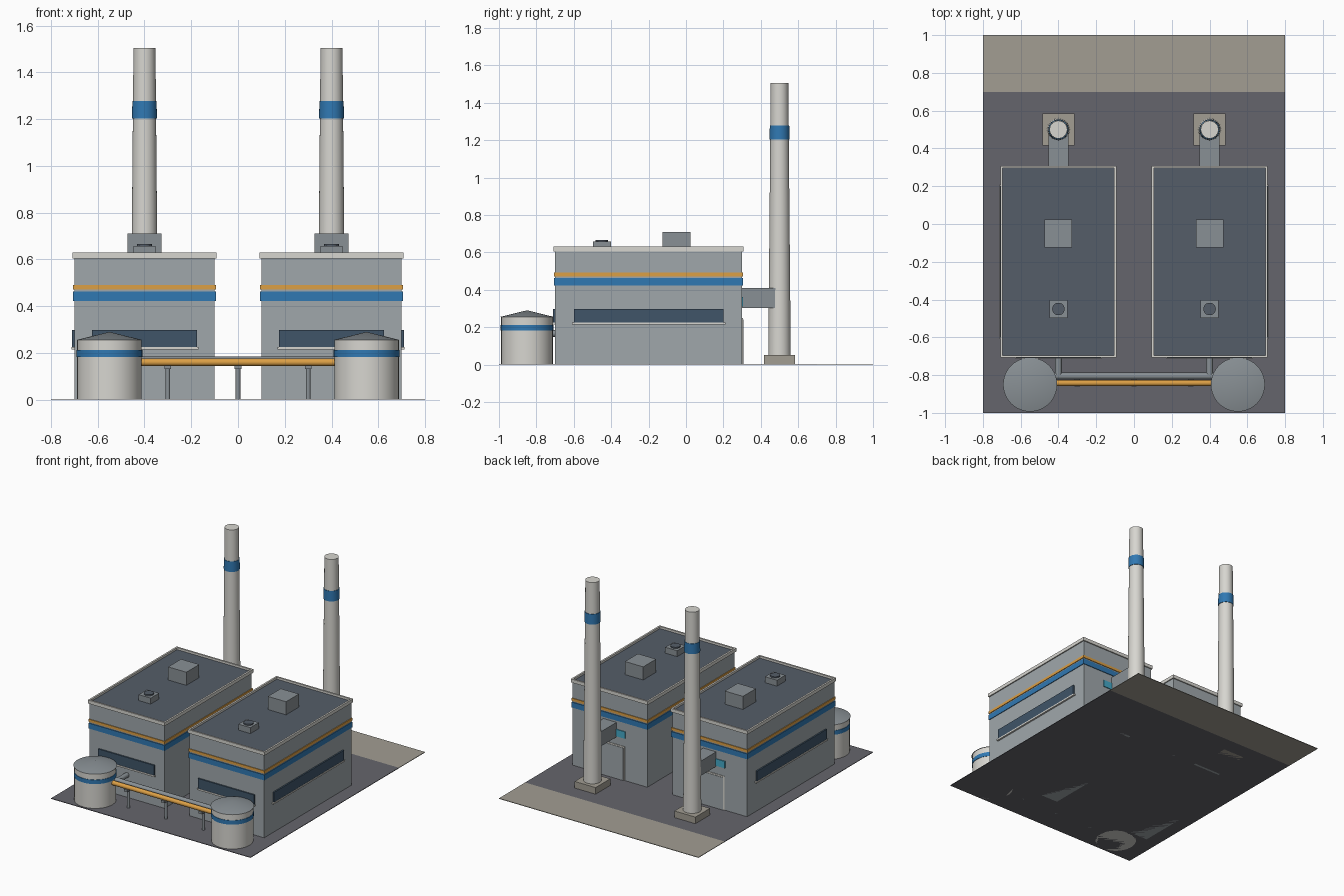
import bpy, bmesh
from math import pi
from mathutils import Matrix, Vector

if "Cube" in bpy.data.objects:
    bpy.data.objects.remove(bpy.data.objects["Cube"])


def mat(name, rgb):
    m = bpy.data.materials.new(name)
    m.diffuse_color = (*rgb, 1)
    m.use_nodes = True
    m.node_tree.nodes["Principled BSDF"].inputs["Base Color"].default_value = m.diffuse_color
    return m


ASPHALT = mat("asphalt", (0.13, 0.13, 0.15))
CONCRETE = mat("concrete", (0.36, 0.34, 0.29))
WALL = mat("wall", (0.35, 0.39, 0.41))
ROOF = mat("roof", (0.09, 0.11, 0.14))
TRIM = mat("trim", (0.68, 0.67, 0.63))
BLUE = mat("blue", (0.03, 0.19, 0.45))
ORANGE = mat("orange", (0.72, 0.35, 0.06))
GLASS = mat("glass", (0.05, 0.09, 0.14))
CYAN = mat("cyan_glass", (0.06, 0.40, 0.58))
METAL = mat("metal", (0.25, 0.28, 0.30))


def finish(name, bm, *mats):
    me = bpy.data.meshes.new(name)
    bm.to_mesh(me)
    bm.free()
    for m in mats:
        me.materials.append(m)
    ob = bpy.data.objects.new(name, me)
    bpy.context.collection.objects.link(ob)
    return ob


def cube_bm(x0, x1, y0, y1, z0, z1):
    bm = bmesh.new()
    mid = Vector((x0 + x1, y0 + y1, z0 + z1)) / 2
    size = Matrix.Diagonal((abs(x1 - x0), y1 - y0, z1 - z0, 1))
    bmesh.ops.create_cube(bm, size=1, matrix=Matrix.Translation(mid) @ size)
    return bm


def box(name, x, y, z, m):
    return finish(name, cube_bm(*sorted(x), *y, *z), m)


def rod(name, a, b, r0, r1, m, n=32):
    """Cylinder or cone running from point a to point b."""
    a, b = Vector(a), Vector(b)
    bm = bmesh.new()
    rot = (b - a).to_track_quat('Z', 'Y').to_matrix().to_4x4()
    bmesh.ops.create_cone(bm, cap_ends=True, segments=n, radius1=r0, radius2=r1,
                          depth=(b - a).length, matrix=Matrix.Translation((a + b) / 2) @ rot)
    ob = finish(name, bm, m)
    bpy.context.view_layer.objects.active = ob
    bpy.ops.object.select_all(action='DESELECT')
    ob.select_set(True)
    bpy.ops.object.shade_smooth_by_angle(angle=pi / 6)
    return ob


def roof_tray(name, x, y, z, rim, drop):
    """Slab with a recessed roof deck inside a parapet rim."""
    bm = cube_bm(*x, *y, *z)
    top = max(bm.faces, key=lambda f: f.calc_center_median().z)
    bmesh.ops.inset_individual(bm, faces=[top], thickness=rim)
    top = bmesh.ops.extrude_discrete_faces(bm, faces=[top])["faces"][0]
    # walls of the recess come from a zero-width extrusion
    bmesh.ops.translate(bm, verts=top.verts, vec=(0, 0, -drop))
    top.material_index = 1
    return finish(name, bm, TRIM, ROOF)


# Site slabs
box("yard", (-0.8, 0.8), (-1, 0.7), (0, 0.004), ASPHALT)
box("road", (-0.8, 0.8), (0.7, 1), (0, 0.004), CONCRETE)

for s, side in ((-1, "left"), (1, "right")):
    c = 0.4 * s

    def part(name, hw, y, z, m):
        return box(f"{side}_{name}", (c - hw, c + hw), y, z, m)

    # Hall, colour bands and parapet roof
    part("hall", 0.30, (-0.70, 0.30), (0, 0.607), WALL)
    part("blue_band", 0.305, (-0.705, 0.305), (0.423, 0.462), BLUE)
    part("orange_band", 0.305, (-0.705, 0.305), (0.472, 0.491), ORANGE)
    roof_tray(f"{side}_parapet_roof", (c - 0.308, c + 0.308), (-0.708, 0.308),
              (0.605, 0.63), 0.018, 0.015)

    # Front and outer side windows with sills
    part("front_window", 0.225, (-0.71, -0.69), (0.225, 0.298), GLASS)
    part("front_sill", 0.23, (-0.713, -0.69), (0.215, 0.226), TRIM)
    box(f"{side}_side_window", (0.69 * s, 0.71 * s), (-0.6, 0.2), (0.225, 0.298), GLASS)
    box(f"{side}_side_sill", (0.69 * s, 0.713 * s), (-0.61, 0.21), (0.215, 0.226), TRIM)

    # Rear door and window
    part("door_frame", 0.12, (0.29, 0.304), (0, 0.25), TRIM)
    part("rear_door", 0.11, (0.29, 0.307), (0, 0.24), WALL)
    part("rear_window", 0.125, (0.29, 0.306), (0.31, 0.36), CYAN)

    # Rooftop equipment
    part("roof_unit", 0.073, (-0.125, 0.023), (0.61, 0.71), METAL)
    part("fan_box", 0.048, (-0.498, -0.402), (0.61, 0.658), METAL)
    rod(f"{side}_fan", (c, -0.45, 0.65), (c, -0.45, 0.667), 0.033, 0.033, ROOF, 24)

    # Chimney with plinth, band and flue duct
    part("chimney_plinth", 0.084, (0.416, 0.584), (0, 0.052), CONCRETE)
    rod(f"{side}_chimney", (c, 0.5, 0.05), (c, 0.5, 1.505), 0.06, 0.047, TRIM)
    rod(f"{side}_chimney_band", (c, 0.5, 1.203), (c, 0.5, 1.278), 0.053, 0.052, BLUE)
    part("flue_duct", 0.052, (0.29, 0.48), (0.302, 0.408), METAL)

    # Storage tank
    t = 0.55 * s
    rod(f"{side}_tank", (t, -0.85, 0), (t, -0.85, 0.256), 0.138, 0.138, TRIM, 40)
    rod(f"{side}_tank_band", (t, -0.85, 0.182), (t, -0.85, 0.212), 0.141, 0.141, BLUE, 40)
    rod(f"{side}_tank_roof", (t, -0.85, 0.255), (t, -0.85, 0.29), 0.143, 0.0, METAL, 40)

    # Branch pipe into the hall
    rod(f"{side}_branch_pipe", (c, -0.805, 0.166), (c, -0.69, 0.166), 0.018, 0.018, METAL, 20)

# Pipe run between the tanks
rod("orange_pipe", (-0.43, -0.842, 0.16), (0.43, -0.842, 0.16), 0.016, 0.016, ORANGE, 20)
rod("grey_pipe", (-0.43, -0.805, 0.166), (0.43, -0.805, 0.166), 0.018, 0.018, METAL, 20)
for i, x in enumerate((-0.3, 0, 0.3)):
    rod(f"pipe_post_{i}", (x, -0.825, 0), (x, -0.825, 0.14), 0.01, 0.01, METAL, 16)
    box(f"pipe_saddle_{i}", (x - 0.014, x + 0.014), (-0.86, -0.79), (0.132, 0.147), METAL)
